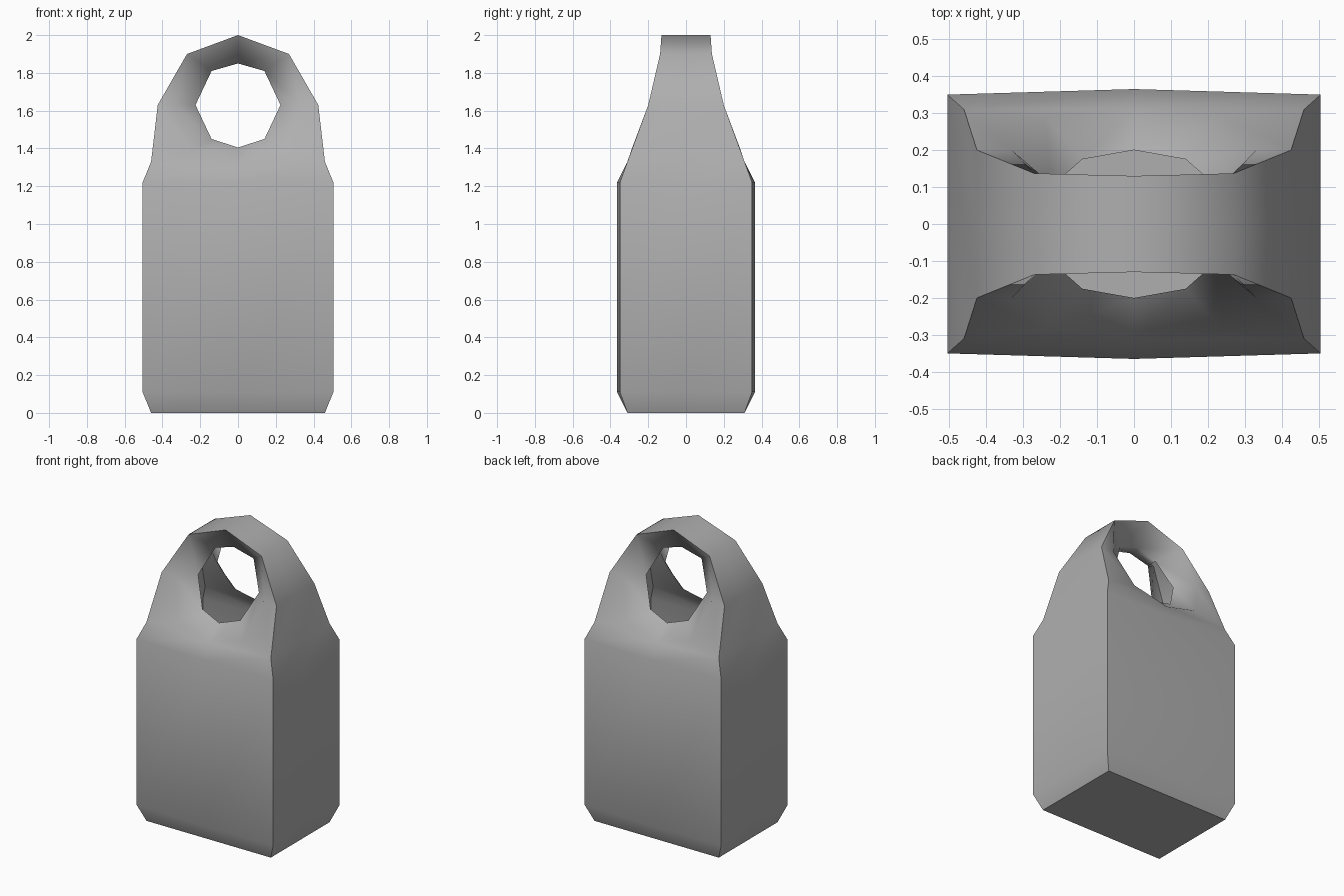
import bpy, bmesh, math

if "Cube" in bpy.data.objects:
    bpy.data.objects.remove(bpy.data.objects["Cube"])

# One quarter of the block (x >= 0, y <= 0); the rest is mirrored
outer = [(.46, -.31, 0), (.505, -.35, .11), (.505, -.35, 1.22), (.46, -.31, 1.33),
         (.425, -.2, 1.63), (.27, -.137, 1.9), (0, -.13, 2)]
centre = [(0, -.31, 0), (0, -.365, .11), (0, -.365, 1.22), (0, -.31, 1.32)]
ring = [centre[3], (.24, -.29, 1.39), (.33, -.2, 1.63), outer[5], outer[6]]
rim = [(0, -.2, 1.405), (.14, -.175, 1.45), (.225, -.1, 1.63),
       (.14, -.035, 1.81), (0, -.04, 1.85)]


def mid(p):
    return (p[0], 0, p[2])


faces = []
# Front panel and the shoulder around the hole
for i in range(2):
    faces.append([centre[i], outer[i], outer[i + 1], centre[i + 1]])
faces += [[centre[2], outer[2], outer[3], ring[0]],
          [ring[0], outer[3], ring[1]],
          [outer[3], outer[4], ring[2], ring[1]],
          [outer[4], outer[5], ring[2]]]
# Side wall and top of the handle
for a, b in zip(outer, outer[1:]):
    faces.append([a, mid(a), mid(b), b])
# Sloped rim, open into the hollow body below the grip
for i in range(4):
    faces.append([ring[i], ring[i + 1], rim[i + 1], rim[i]])
# Underside of the grip
faces.append([rim[3], rim[4], mid(rim[4]), mid(rim[3])])
# Base
faces.append([centre[0], mid(centre[0]), mid(outer[0]), outer[0]])

bm = bmesh.new()
for sx in (1, -1):
    for sy in (1, -1):
        for f in faces:
            pts = f if sx * sy > 0 else f[::-1]
            bm.faces.new([bm.verts.new((x * sx, y * sy, z)) for x, y, z in pts])
bmesh.ops.remove_doubles(bm, verts=bm.verts[:], dist=1e-4)
bmesh.ops.recalc_face_normals(bm, faces=bm.faces[:])
mesh = bpy.data.meshes.new("weight_block")
bm.to_mesh(mesh)
bm.free()

# Dark grey metal
metal = bpy.data.materials.new("dark_grey")
metal.diffuse_color = (.43, .43, .43, 1)
metal.use_nodes = True
metal.node_tree.nodes["Principled BSDF"].inputs["Base Color"].default_value = metal.diffuse_color
mesh.materials.append(metal)

block = bpy.data.objects.new("weight_block", mesh)
bpy.context.collection.objects.link(block)
bpy.context.view_layer.objects.active = block
block.select_set(True)
bpy.ops.object.shade_smooth_by_angle(angle=math.radians(60))
